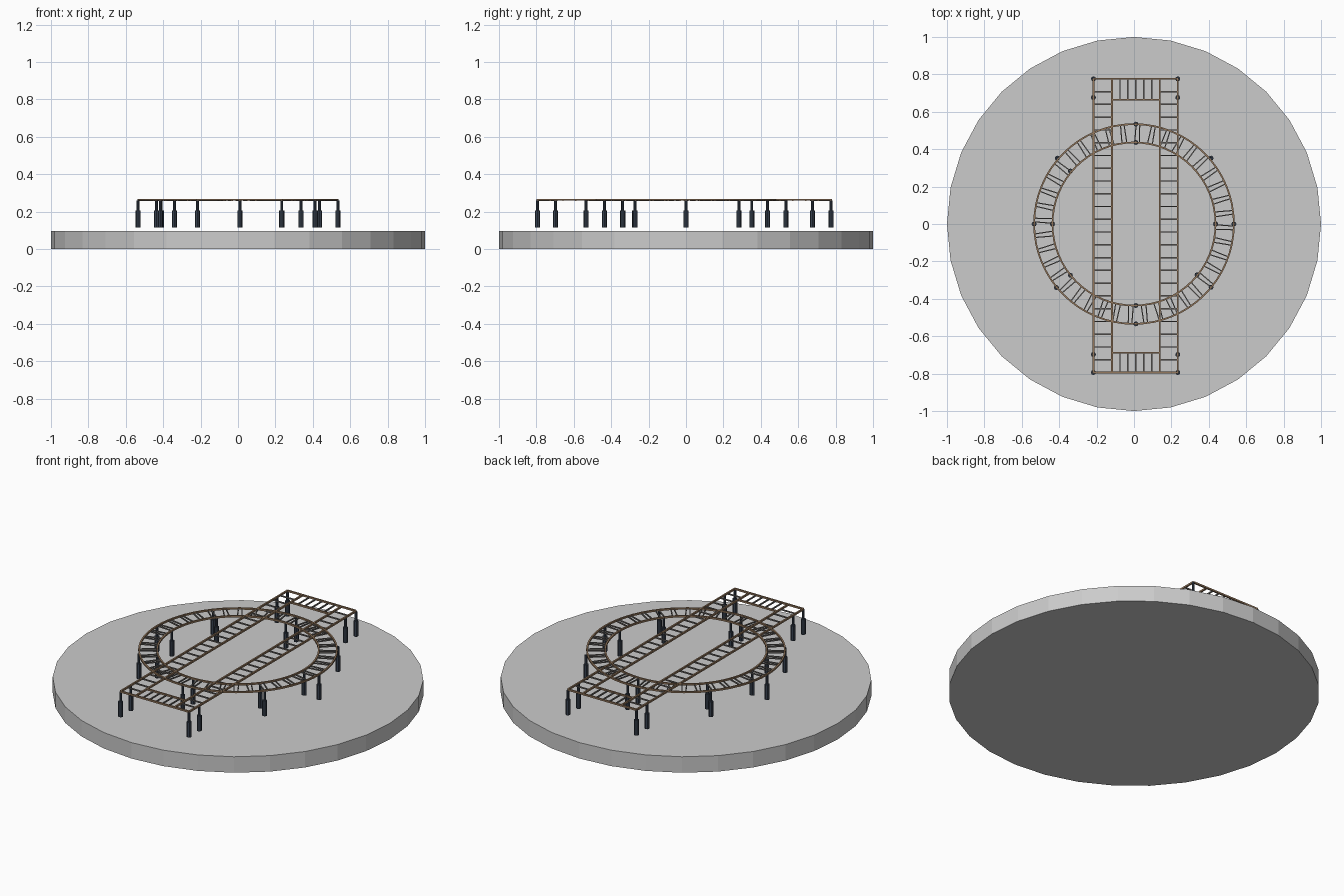
import bpy, bmesh, math
from mathutils import Matrix, Vector

if "Cube" in bpy.data.objects:
    bpy.data.objects.remove(bpy.data.objects["Cube"])


def material(name, rgb):
    m = bpy.data.materials.new(name)
    m.diffuse_color = (*rgb, 1)
    m.use_nodes = True
    m.node_tree.nodes["Principled BSDF"].inputs["Base Color"].default_value = m.diffuse_color
    return m


BROWN = material("rail_brown", (0.30, 0.19, 0.11))
GREY = material("rung_grey", (0.17, 0.16, 0.15))
NAVY = material("post_dark", (0.04, 0.055, 0.08))


def finish(name, bm, mat=None):
    bmesh.ops.recalc_face_normals(bm, faces=bm.faces[:])
    me = bpy.data.meshes.new(name)
    bm.to_mesh(me)
    bm.free()
    ob = bpy.data.objects.new(name, me)
    bpy.context.collection.objects.link(ob)
    if mat:
        me.materials.append(mat)
    return ob


def add_cyl(bm, x, y, z0, z1, r, sides):
    bmesh.ops.create_cone(bm, cap_ends=True, segments=sides, radius1=r, radius2=r,
                          depth=z1 - z0, matrix=Matrix.Translation((x, y, (z0 + z1) / 2)))


def add_bar(bm, a, b, z, w, h):
    # horizontal box beam from a to b
    a, b = Vector(a), Vector(b)
    d, c = b - a, (a + b) / 2
    m = (Matrix.Translation((c.x, c.y, z))
         @ Matrix.Rotation(math.atan2(d.y, d.x), 4, 'Z')
         @ Matrix.Diagonal((d.length, w, h, 1)))
    bmesh.ops.create_cube(bm, size=1, matrix=m)


def add_hoop(bm, r, z, w, h, n=64):
    # circular rail with square section
    rings = []
    for i in range(n):
        t = 2 * math.pi * i / n
        rings.append([bm.verts.new(((r + dr) * math.cos(t), (r + dr) * math.sin(t), z + dz))
                      for dr, dz in ((-w/2, -h/2), (w/2, -h/2), (w/2, h/2), (-w/2, h/2))])
    for i in range(n):
        p, q = rings[i], rings[(i + 1) % n]
        for k in range(4):
            bm.faces.new((p[k], q[k], q[(k + 1) % 4], p[(k + 1) % 4]))


# round base plate, 32 sides
bm = bmesh.new()
add_cyl(bm, 0, 0, 0, 0.095, 1.0, 32)
finish("base_plate", bm)

RAIL_Z, RUNG_Z = 0.263, 0.260
R_IN, R_OUT = 0.436, 0.534
X0, X1, X2, X3 = -0.217, -0.118, 0.138, 0.234
Y0, Y1, Y2, Y3 = -0.794, -0.688, 0.664, 0.776

# ring track rails
bm = bmesh.new()
for r in (R_IN, R_OUT):
    add_hoop(bm, r, RAIL_Z, 0.009, 0.010)
finish("ring_rails", bm, BROWN)

# ring track rungs, set in slightly skewed pairs
bm = bmesh.new()
N = 80
for i in range(N):
    t = 2 * math.pi * (i + (0.12 if i % 2 else -0.12)) / N
    s = t + (0.012 if i % 2 else -0.012)
    add_bar(bm, (R_IN * math.cos(t), R_IN * math.sin(t)),
            (R_OUT * math.cos(s), R_OUT * math.sin(s)), RUNG_Z, 0.006, 0.007)
finish("ring_rungs", bm, GREY)

# straight track rails: four long rails and the end rails
bm = bmesh.new()
for x in (X0, X1, X2, X3):
    add_bar(bm, (x, Y0), (x, Y3), RAIL_Z, 0.009, 0.010)
for y in (Y0, Y3):
    add_bar(bm, (X0, y), (X3, y), RAIL_Z, 0.009, 0.010)
for y in (Y1, Y2):
    add_bar(bm, (X1, y), (X2, y), RAIL_Z, 0.009, 0.010)
finish("straight_rails", bm, BROWN)

# straight track rungs
bm = bmesh.new()
M = 23
for a, b in ((X0, X1), (X2, X3)):
    for i in range(1, M):
        y = Y0 + (Y3 - Y0) * i / M
        add_bar(bm, (a, y), (b, y), RUNG_Z, 0.007, 0.007)
for a, b in ((Y0, Y1), (Y2, Y3)):
    for i in range(1, 6):
        x = X1 + (X2 - X1) * i / 6
        add_bar(bm, (x, a), (x, b), RUNG_Z, 0.007, 0.007)
finish("straight_rungs", bm, GREY)

# support posts: thick foot and thin stem
spots = [(x, y) for x in (X0, X3) for y in (Y0, -0.698, 0.676, Y3)]
for r in (R_IN, R_OUT):
    spots += [(-r, 0), (r, 0), (0.01, r), (0.01, -r)]
spots += [(-0.41, 0.352), (0.412, 0.352), (-0.415, -0.34), (0.412, -0.338),
          (-0.34, 0.283), (-0.34, -0.274), (0.337, -0.272)]
bm = bmesh.new()
for x, y in spots:
    add_cyl(bm, x, y, 0.115, 0.205, 0.0135, 8)
    add_cyl(bm, x, y, 0.205, 0.260, 0.0075, 8)
finish("support_posts", bm, NAVY)
